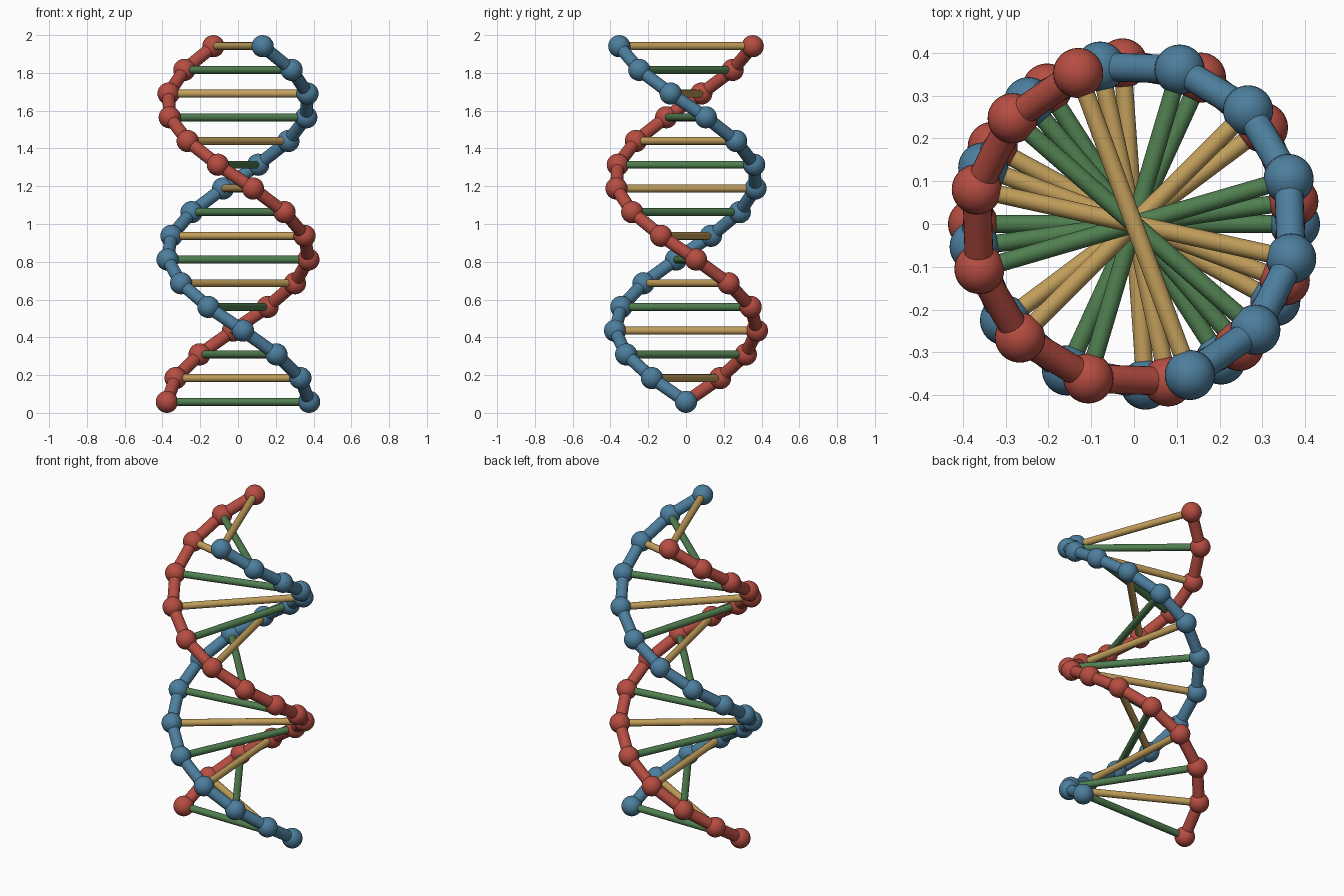
import bpy, math
from mathutils import Vector

if "Cube" in bpy.data.objects:
    bpy.data.objects.remove(bpy.data.objects["Cube"])

LEVELS = 16
STEP = 0.5            # twist per level, radians
RADIUS = 0.3766       # helix radius
BALL, TUBE, RUNG = 0.0586, 0.0335, 0.0209
RISE = (2 - 2 * BALL) / (LEVELS - 1)


def material(name, rgb):
    m = bpy.data.materials.new(name)
    m.diffuse_color = (*rgb, 1)
    m.use_nodes = True
    m.node_tree.nodes["Principled BSDF"].inputs["Base Color"].default_value = m.diffuse_color
    return m


red = material("red", (0.47, 0.075, 0.054))
blue = material("blue", (0.074, 0.21, 0.34))
gold = material("gold", (0.54, 0.345, 0.105))
green = material("green", (0.08, 0.21, 0.08))


def finish(name, mat):
    ob = bpy.context.object
    ob.name = name
    ob.data.materials.append(mat)
    bpy.ops.object.shade_smooth_by_angle(angle=math.radians(40))


def ball(name, p, mat):
    bpy.ops.mesh.primitive_uv_sphere_add(segments=32, ring_count=16, radius=BALL, location=p)
    finish(name, mat)


def rod(name, a, b, r, mat):
    d = b - a
    bpy.ops.mesh.primitive_cylinder_add(
        vertices=24, radius=r, depth=d.length, location=(a + b) / 2,
        rotation=d.to_track_quat('Z', 'Y').to_euler())
    finish(name, mat)


def strand_points(phase):
    return [Vector((RADIUS * math.cos(phase - STEP * i),
                    RADIUS * math.sin(phase - STEP * i),
                    BALL + RISE * i)) for i in range(LEVELS)]


blue_pts, red_pts = strand_points(0), strand_points(math.pi)

# Two backbones: balls joined by straight tubes
for label, pts, mat in (("blue", blue_pts, blue), ("red", red_pts, red)):
    for i, p in enumerate(pts):
        ball(f"{label}_ball_{i}", p, mat)
    for i in range(LEVELS - 1):
        rod(f"{label}_link_{i}", pts[i], pts[i + 1], TUBE, mat)

# Rungs in alternating colours
for i in range(LEVELS):
    rod(f"rung_{i}", blue_pts[i], red_pts[i], RUNG, gold if i % 2 else green)
